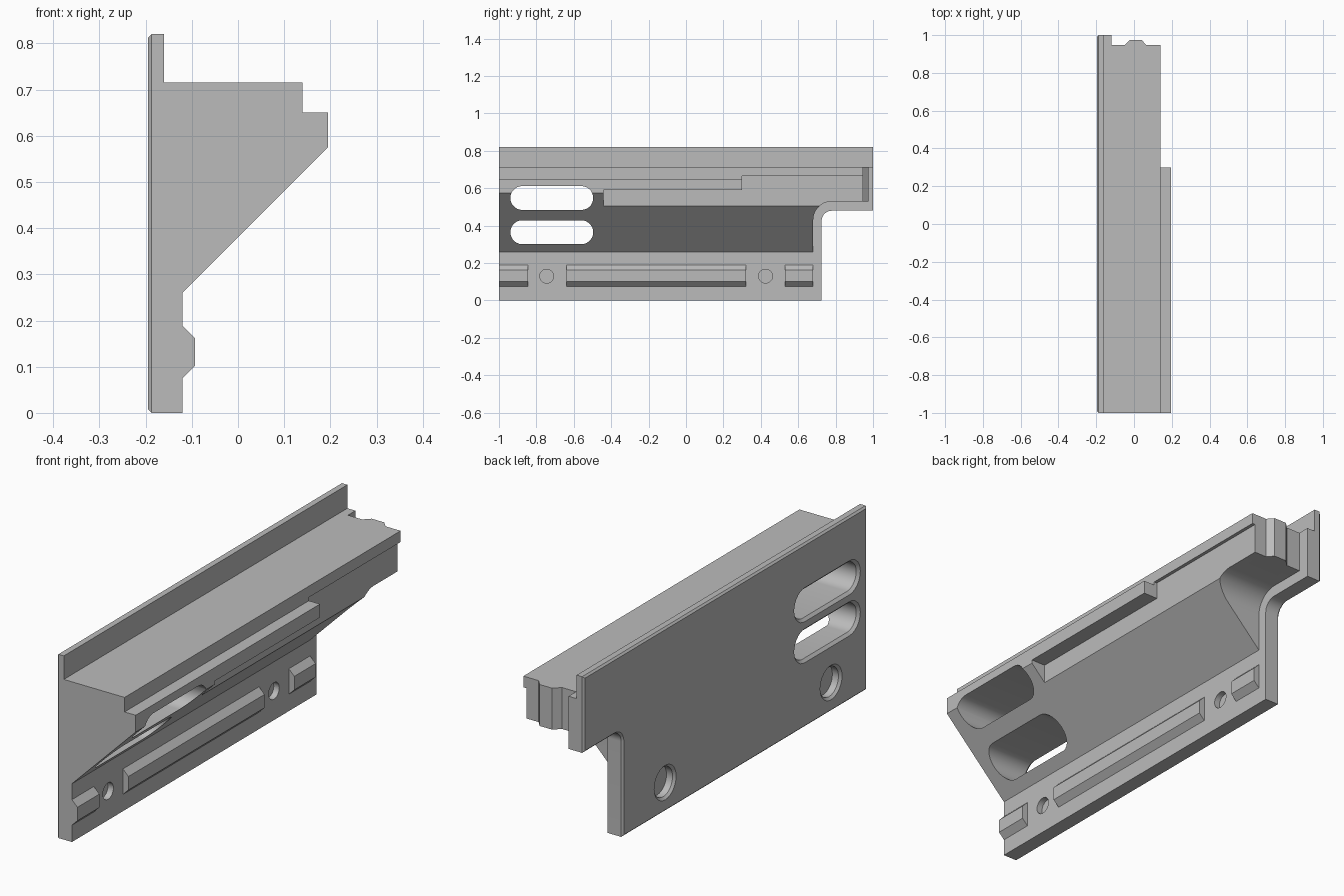
import bpy, bmesh
from math import sin, cos, pi, radians

if "Cube" in bpy.data.objects:
    bpy.data.objects.remove(bpy.data.objects["Cube"], do_unlink=True)

grey = bpy.data.materials.new("plain grey")
grey.use_nodes = True
grey.diffuse_color = (0.5, 0.5, 0.5, 1)
grey.node_tree.nodes["Principled BSDF"].inputs["Base Color"].default_value = (0.5, 0.5, 0.5, 1)

# Maps 2D outline points plus a depth to 3D for each extrusion axis
PLACE = {
    "x": lambda p, d: (d, p[0], p[1]),
    "y": lambda p, d: (p[0], d, p[1]),
    "z": lambda p, d: (p[0], p[1], d),
}


def loft(name, axis, rings, chamfer=0):
    """Solid through (depth, outline) rings; chamfer bevels the first cap."""
    bm = bmesh.new()
    loops = [[bm.verts.new(PLACE[axis](p, d)) for p in pts] for d, pts in rings]
    first = bm.faces.new(loops[0])
    bm.faces.new(loops[-1])
    for a, b in zip(loops, loops[1:]):
        for i in range(len(a)):
            j = (i + 1) % len(a)
            bm.faces.new((a[i], a[j], b[j], b[i]))
    bmesh.ops.recalc_face_normals(bm, faces=bm.faces)
    if chamfer:
        bmesh.ops.bevel(bm, geom=list(first.edges), offset=chamfer, segments=1,
                        affect="EDGES")
    mesh = bpy.data.meshes.new(name)
    bm.to_mesh(mesh)
    bm.free()
    mesh.materials.append(grey)
    ob = bpy.data.objects.new(name, mesh)
    bpy.context.collection.objects.link(ob)
    return ob


def prism(name, axis, pts, a, b, chamfer=0):
    return loft(name, axis, [(a, pts), (b, pts)], chamfer)


def box(name, x0, x1, y0, y1, z0, z1):
    return prism(name, "x", [(y0, z0), (y1, z0), (y1, z1), (y0, z1)], x0, x1)


def combine(target, tool, operation):
    """Apply a boolean and discard the tool."""
    mod = target.modifiers.new(operation, "BOOLEAN")
    mod.operation, mod.solver, mod.object = operation, "EXACT", tool
    bpy.context.view_layer.objects.active = target
    bpy.ops.object.modifier_apply(modifier=mod.name)
    bpy.data.objects.remove(tool, do_unlink=True)


def arc(cy, cz, r, start, end, steps=14):
    return [(cy + r * cos(start + (end - start) * i / steps),
             cz + r * sin(start + (end - start) * i / steps)) for i in range(steps + 1)]


def slot(y0, y1, z, r):
    """Stadium outline; equal ends give a circle."""
    return (arc(y1, z, r, -pi / 2, pi / 2 - 0.001)
            + arc(y0, z, r, pi / 2 + 0.001, 3 * pi / 2 - 0.002))


BACK, FACE = -0.195, -0.12

# Back plate with a notched corner, chamfered rear rim and thinner top lip
plate_outline = ([(-1, 0), (0.725, 0)] + arc(0.78, 0.425, 0.055, pi, pi / 2)
                 + [(1, 0.48), (1, 0.82), (-1, 0.82)])
bracket = prism("bracket", "x", plate_outline, BACK, FACE, 0.008)
combine(bracket, box("lip_cut", -0.16, 0, -1.1, 1.1, 0.715, 0.9), "DIFFERENCE")

# Sloped shelf body with a stepped outer edge
shelf_profile = [(-0.15, 0.26), (FACE, 0.26), (0.195, 0.575), (0.195, 0.65),
                 (0.14, 0.65), (0.14, 0.715), (-0.15, 0.715)]
shelf = prism("shelf", "y", shelf_profile, -1, 0.947)

# Rounded notch under the far end, and the recess below the outer ledge
notch = ([(0.68, 0.1), (0.68, 0.425)] + arc(0.78, 0.43, 0.1, pi, pi / 2)[1:]
         + [(1.1, 0.53), (1.1, 0.1)])
combine(shelf, prism("notch_cut", "x", notch, -0.3, 0.3), "DIFFERENCE")
combine(shelf, box("recess_cut", 0.125, 0.3, -0.44, 1.1, 0.4, 0.59), "DIFFERENCE")
combine(shelf, box("ledge_cut", 0.125, 0.3, 0.30, 1.1, 0.4, 0.665), "DIFFERENCE")
combine(bracket, shelf, "UNION")

# Raised key on the far end of the shelf
key = [(-0.05, 0.9), (0.065, 0.9), (0.065, 0.947), (0.04, 0.975),
       (-0.022, 0.975), (-0.05, 0.947)]
combine(bracket, prism("end_key", "z", key, 0.53, 0.715), "UNION")

# Bevelled ridges along the lower strip
ridge = [(-0.14, 0.075), (FACE, 0.075), (-0.093, 0.102), (-0.093, 0.162),
         (FACE, 0.189), (-0.14, 0.189)]
for y0, y1 in ((-1, -0.845), (-0.64, 0.32), (0.53, 0.68)):
    combine(bracket, prism("ridge", "y", ridge, y0, y1), "UNION")

# Two long slots right through, with chamfered rear rims
for z in (0.548, 0.365):
    wide, narrow = (slot(-0.875, -0.56, z, r) for r in (0.076, 0.064))
    combine(bracket, loft("slot_cut", "x", [(BACK - 0.01, wide), (BACK, wide),
                                           (BACK + 0.012, narrow), (0.3, narrow)]),
            "DIFFERENCE")

# Blind bolt holes: wide chamfered bore behind, small hole in front
for y in (-0.745, 0.425):
    wide, narrow, small = (slot(y, y + 0.0005, 0.13, r) for r in (0.077, 0.066, 0.037))
    combine(bracket, loft("bore_cut", "x", [(BACK - 0.01, wide), (BACK, wide),
                                           (BACK + 0.01, narrow), (-0.155, narrow)]),
            "DIFFERENCE")
    combine(bracket, prism("hole_cut", "x", small, -0.147, -0.05), "DIFFERENCE")

# Smooth the rounded walls only
bpy.ops.object.select_all(action="DESELECT")
bracket.select_set(True)
bpy.context.view_layer.objects.active = bracket
bpy.ops.object.shade_smooth_by_angle(angle=radians(25))
